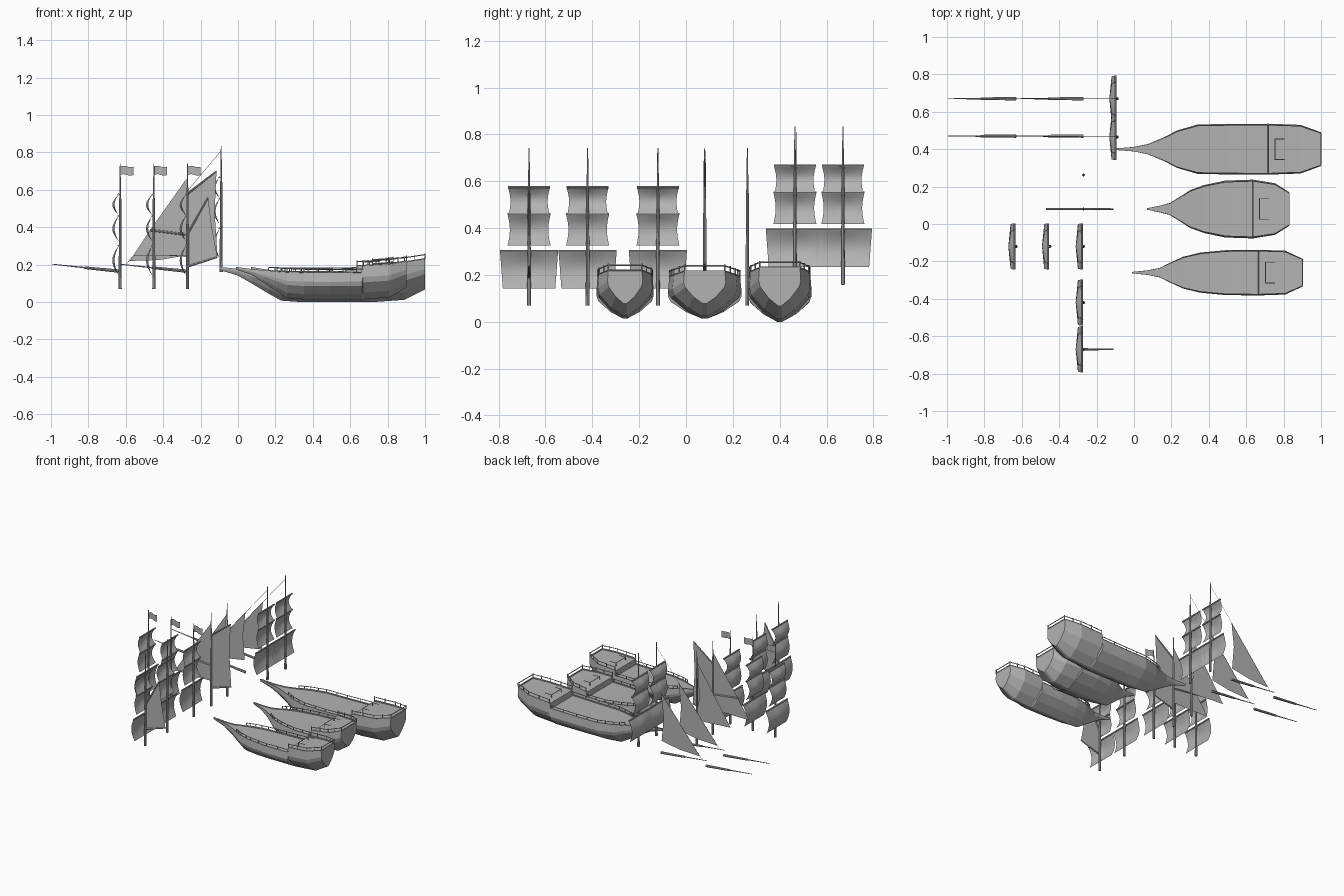
import bpy, bmesh, math
from mathutils import Vector

cube = bpy.data.objects.get("Cube")
if cube:
    bpy.data.objects.remove(cube, do_unlink=True)

grey = bpy.data.materials.new("plain_grey")
grey.use_nodes = True
grey.diffuse_color = (0.45, 0.45, 0.45, 1)
grey.node_tree.nodes["Principled BSDF"].inputs["Base Color"].default_value = (0.45, 0.45, 0.45, 1)


def finish(name, bm, smooth=False, weld=True):
    if weld:
        bmesh.ops.remove_doubles(bm, verts=bm.verts, dist=0.0001)
    bmesh.ops.recalc_face_normals(bm, faces=bm.faces)
    for f in bm.faces:
        f.smooth = smooth
    mesh = bpy.data.meshes.new(name)
    bm.to_mesh(mesh)
    bm.free()
    mesh.materials.append(grey)
    obj = bpy.data.objects.new(name, mesh)
    bpy.context.collection.objects.link(obj)
    return obj


def rod(bm, p, q, r1, r2=None, sides=8):
    """Tapered round bar between two points."""
    p, q = Vector(p), Vector(q)
    d = q - p
    made = bmesh.ops.create_cone(bm, cap_ends=True, segments=sides, radius1=r1,
                                 radius2=r1 if r2 is None else r2, depth=d.length)
    rot = d.to_track_quat('Z', 'Y').to_matrix()
    for v in made["verts"]:
        v.co = rot @ v.co + (p + q) / 2


def loft(bm, rows):
    grid = [[bm.verts.new(c) for c in row] for row in rows]
    for a, b in zip(grid, grid[1:]):
        for i in range(len(a) - 1):
            bm.faces.new((a[i], a[i + 1], b[i + 1], b[i]))
    return grid


# Shared lengthwise layout of the hulls: position, keel height, sheer height
U = [0, .09, .16, .24, .3, .4, .55, .74, .745, .9, 1]
KEEL = [.172, .142, .098, .045, .008, 0, 0, 0, 0, .012, .068]
SHEER = [.188, .178, .172, .168, .165, .163, .163, .168, .205, .215, .232]


def hull(name, x0, x1, yc, halves, lift, drop):
    xs = [x0 + u * (x1 - x0) for u in U]
    keel = [k + lift * (1 - k / .2) for k in KEEL]
    sheer = [s - drop * u for s, u in zip(SHEER, U)]
    rows = []
    for x, w, k, s in zip(xs, halves, keel, sheer):
        h = s - k
        side = [(w * .96, s), (w, k + h * .66), (w * .93, k + h * .5),
                (w * .52, k + h * .2), (w * .08, k)]
        rows.append([(x, yc - a, z) for a, z in side] + [(x, yc + a, z) for a, z in reversed(side)])
    bm = bmesh.new()
    grid = loft(bm, rows)
    bm.faces.new(grid[0])
    bm.faces.new(grid[-1])
    finish(name + "_hull", bm)

    # Deck, with the step up to the stern deck
    bm = bmesh.new()
    loft(bm, [[(x, yc - w * .95, s - .008), (x, yc + w * .95, s - .008)]
              for x, w, s in zip(xs, halves, sheer)])
    finish(name + "_deck", bm)

    # Wale strips, rails and posts on both sides
    bm = bmesh.new()
    for sgn in (-1, 1):
        def edge(i, up):
            return Vector((xs[i], yc + sgn * halves[i] * .95, sheer[i] + up))
        for i in range(3, len(xs) - 1):
            rod(bm, edge(i, 0), edge(i + 1, 0), .003, sides=6)
            if i == 7:
                continue
            up = .018 if i < 7 else .022
            rod(bm, edge(i, up), edge(i + 1, up), .0028, sides=6)
            for j in range(3):
                p = edge(i, 0).lerp(edge(i + 1, 0), j / 2)
                rod(bm, p, p + Vector((0, 0, up + (.006 if i > 7 else 0))), .003, sides=6)
    # Rail across the stern
    a, b = (Vector((xs[-1], yc + s * halves[-1] * .95, sheer[-1])) for s in (-1, 1))
    for up in (0, .022):
        rod(bm, a + Vector((0, 0, up)), b + Vector((0, 0, up)), .003, sides=6)
    # Low frame at the front of the stern deck
    xf, z = xs[8] + .035, sheer[8]
    for s in (-1, 1):
        rod(bm, (xf, yc + s * .055, z), (xf, yc + s * .055, z + .022), .003, sides=6)
        rod(bm, (xf, yc + s * .055, z + .02), (xf + .05, yc + s * .055, z + .02), .0025, sides=6)
    rod(bm, (xf, yc - .055, z + .02), (xf, yc + .055, z + .02), .0025, sides=6)
    finish(name + "_rails", bm, weld=False)


hull("large", -.1, 1, .4, [.004, .012, .028, .065, .1, .132, .135, .136, .136, .13, .09], 0, 0)
hull("wide", .07, .83, .08, [.004, .018, .032, .07, .1, .128, .152, .157, .157, .138, .09], .014, .015)
hull("narrow", -.01, .9, -.26, [.004, .012, .025, .06, .085, .107, .12, .122, .122, .117, .075], .014, .012)


def square_sail(bm, x, y, top, bottom, wide, foot, pinch):
    rows, n = [], 8
    for i in range(n + 1):
        t = i / n
        w = wide + (foot - wide) * t - pinch * math.sin(math.pi * t)
        rows.append([(x - .008 - .034 * math.sin(math.pi * t) * (1 - .35 * abs(c)) ,
                      y + w * c, top + (bottom - top) * t) for c in (j / 4 - 1 for j in range(9))])
    loft(bm, rows)


# Square-rigged masts: x, y, height offset, flag, mast foot
RIGS = [(-.63, -.12, 0, True, .07), (-.45, -.12, 0, True, .07), (-.27, -.12, 0, True, .07),
        (-.27, -.42, 0, False, .07), (-.27, -.67, 0, False, .07),
        (-.09, .465, .092, False, .16), (-.09, .67, .092, False, .16)]
for n, (x, y, up, flag, foot) in enumerate(RIGS, 1):
    spars, sails = bmesh.new(), bmesh.new()
    rod(spars, (x, y, foot), (x, y, .55 + up), .0085, .006)
    rod(spars, (x, y, .55 + up), (x, y, .742 + up), .005, .002)
    for top, bottom, wide, low, pinch in ((.302, .142, .124, .112, 0), (.46, .325, .092, .092, .01),
                                          (.575, .465, .09, .085, .008)):
        square_sail(sails, x, y, top + up, bottom + up, wide, low, pinch)
        rod(spars, (x - .009, y - wide, top + up), (x - .009, y + wide, top + up), .005)
    finish(f"mast_{n}", spars, weld=False)
    finish(f"square_sails_{n}", sails, smooth=True)
    if flag:
        bm = bmesh.new()
        loft(bm, [[(x + .07 * i / 6, y + .003 * math.sin(i), z + .004 * math.sin(i)) for i in range(7)]
                  for z in (.68, .725)])
        finish(f"flag_{n}", bm, smooth=True)


def flat_sail(name, y, points):
    bm = bmesh.new()
    bm.faces.new([bm.verts.new((x, y, z)) for x, z in points])
    finish(name, bm)


# Bowsprits, two per row, with headsails and stays on the inner ones
for n, y in enumerate((.47, .67), 1):
    bm = bmesh.new()
    for x in (-.63, -.27):
        rod(bm, (x, y, .165), (x - .19, y, .184), .009, .007)
        rod(bm, (x - .17, y, .182), (x - .365, y, .203), .004, .002)
    rod(bm, (-.09, y, .81), (-.6, y, .2), .001, sides=4)
    finish(f"bowsprits_{n}", bm, weld=False)
    flat_sail(f"headsail_{n}", y, [(-.58, .22), (-.27, .595), (-.29, .42), (-.275, .25), (-.42, .225)])

# Fore-and-aft rigged masts
bm = bmesh.new()
for y in (.08, .262):
    rod(bm, (-.27, y, .07), (-.27, y, .55), .008, .006)
    rod(bm, (-.27, y, .55), (-.27, y, .742), .005, .002)
rod(bm, (-.47, .08, .385), (-.27, .08, .36), .006)
rod(bm, (-.27, .08, .58), (-.115, .08, .7), .006, .004)
rod(bm, (-.27, .08, .2), (-.11, .08, .25), .006, .004)
rod(bm, (-.27, -.67, .365), (-.16, -.67, .56), .006, .004)
rod(bm, (-.27, -.67, .19), (-.11, -.67, .24), .006, .004)
finish("fore_and_aft_spars", bm, weld=False)
flat_sail("gaff_mainsail", .08, [(-.27, .2), (-.27, .58), (-.115, .7), (-.125, .48), (-.11, .25)])
flat_sail("gaff_foresail", .08, [(-.56, .25), (-.47, .385), (-.275, .66), (-.275, .25)])
flat_sail("staysail", .262, [(-.54, .26), (-.275, .66), (-.29, .4), (-.255, .24)])
flat_sail("spanker", -.67, [(-.27, .19), (-.27, .365), (-.16, .56), (-.14, .4), (-.11, .24)])
